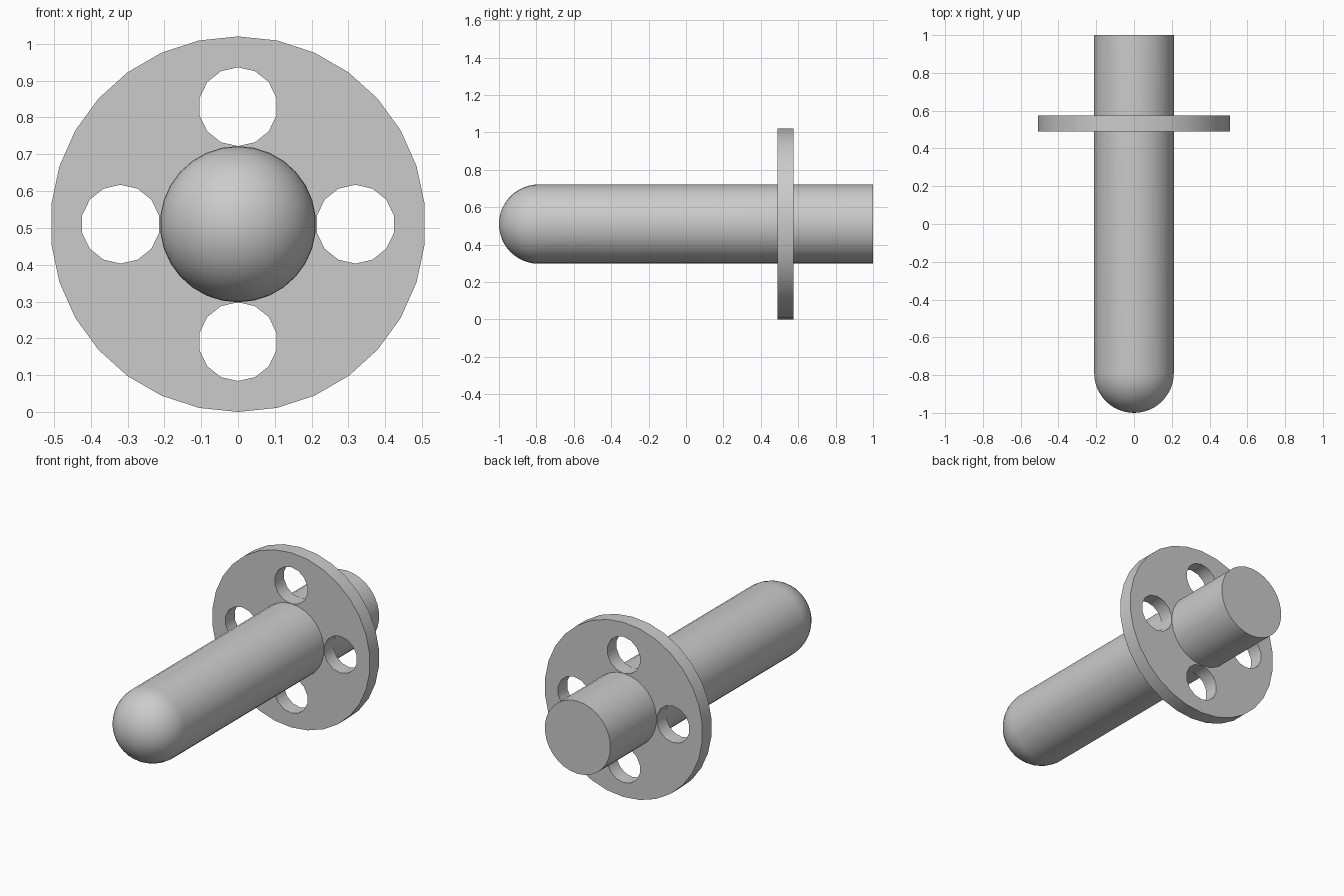
import bpy, bmesh
from math import sin, cos, pi, radians
from mathutils import Vector, Matrix

AXIS_Z = 0.51      # height of the pin's axis
ROD_R = 0.212
FLANGE_R = 0.51
HOLE_R = 0.107

cube = bpy.data.objects.get("Cube")
if cube:
    bpy.data.objects.remove(cube, do_unlink=True)

grey = bpy.data.materials.new("plain grey")
grey.use_nodes = True
grey.diffuse_color = (0.6, 0.6, 0.6, 1)
grey.node_tree.nodes["Principled BSDF"].inputs["Base Color"].default_value = (0.6, 0.6, 0.6, 1)


def finish(bm, name):
    """Turn a bmesh into a smooth-shaded object with sharp edges kept."""
    bmesh.ops.recalc_face_normals(bm, faces=bm.faces)
    mesh = bpy.data.meshes.new(name)
    bm.to_mesh(mesh)
    bm.free()
    mesh.materials.append(grey)
    obj = bpy.data.objects.new(name, mesh)
    bpy.context.collection.objects.link(obj)
    bpy.ops.object.select_all(action='DESELECT')
    obj.select_set(True)
    bpy.context.view_layer.objects.active = obj
    bpy.ops.object.shade_smooth_by_angle(angle=radians(30))
    return obj


def ring(bm, x, y, z, radius, sides):
    """Closed loop of edges facing along y, with a vertex at the top."""
    verts = [bm.verts.new((x + radius * sin(2 * pi * i / sides), y,
                           z + radius * cos(2 * pi * i / sides))) for i in range(sides)]
    return [bm.edges.new((verts[i - 1], verts[i])) for i in range(sides)]


# Round-nosed rod: spin a half profile about the y axis
bm = bmesh.new()
nose_steps = 12
profile = [(ROD_R * sin(a), -1 + ROD_R - ROD_R * cos(a))
           for a in (i * pi / 2 / nose_steps for i in range(nose_steps + 1))]
profile += [(ROD_R, 1), (0, 1)]
verts = [bm.verts.new((0, y, AXIS_Z + r)) for r, y in profile]
edges = [bm.edges.new(pair) for pair in zip(verts, verts[1:])]
bmesh.ops.spin(bm, geom=verts + edges, cent=(0, 0, AXIS_Z), axis=(0, 1, 0),
               angle=2 * pi, steps=30, use_duplicate=False)
bmesh.ops.remove_doubles(bm, verts=bm.verts, dist=0.0005)
finish(bm, "round_nosed_rod")

# Flange disc with four round holes, filled flat and then thickened
bm = bmesh.new()
loops = ring(bm, 0, 0.49, AXIS_Z, FLANGE_R, 30)
for dx, dz in ((1, 0), (0, 1), (-1, 0), (0, -1)):
    offset = ROD_R + HOLE_R
    loops += ring(bm, dx * offset, 0.49, AXIS_Z + dz * offset, HOLE_R, 14)
bmesh.ops.triangle_fill(bm, use_beauty=True, edges=loops)
top = bmesh.ops.extrude_face_region(bm, geom=bm.faces[:], use_keep_orig=True)
moved = [v for v in top["geom"] if isinstance(v, bmesh.types.BMVert)]
bmesh.ops.translate(bm, verts=moved, vec=(0, 0.085, 0))
finish(bm, "flange")
